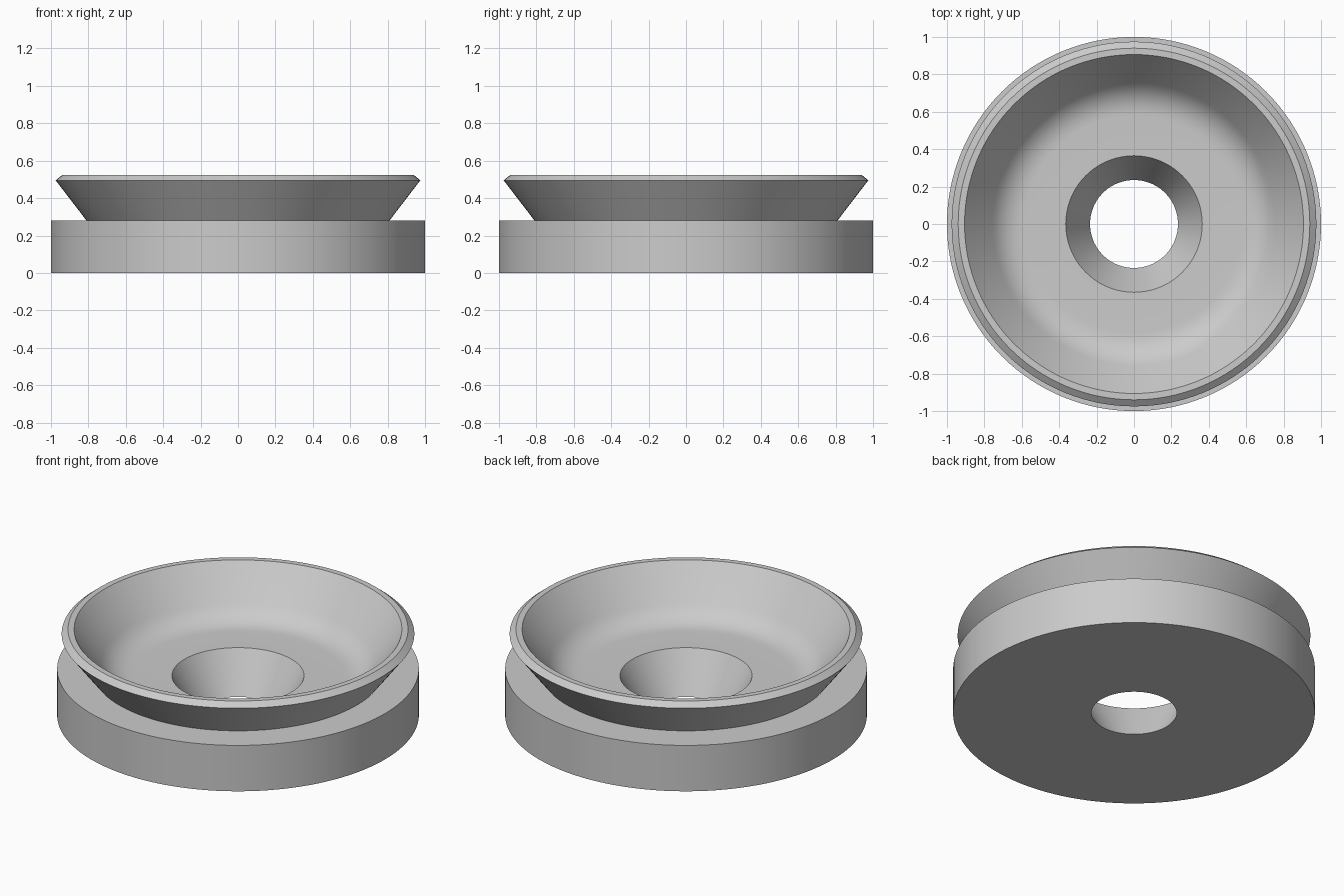
import bpy
import bmesh
from math import radians, tau
from mathutils import Vector

SEGMENTS = 128

cube = bpy.data.objects.get("Cube")
if cube:
    bpy.data.objects.remove(cube, do_unlink=True)

# Single plain grey
grey = bpy.data.materials.new("plain grey")
grey.use_nodes = True
colour = (0.6, 0.6, 0.6, 1)
grey.diffuse_color = colour
grey.node_tree.nodes["Principled BSDF"].inputs["Base Color"].default_value = colour


def fillet(start, corner, end, steps=8):
    """Rounded corner running from start to end, tangent to both sides."""
    a, b, c = Vector(start), Vector(corner), Vector(end)
    ts = [i / steps for i in range(steps + 1)]
    return [tuple(a * (1 - t) ** 2 + b * 2 * t * (1 - t) + c * t * t) for t in ts]


def lathe(name, profile):
    """Revolve a closed (radius, height) profile around z."""
    bm = bmesh.new()
    verts = [bm.verts.new((r, 0, z)) for r, z in profile]
    edges = [bm.edges.new((v, verts[i - 1])) for i, v in enumerate(verts)]
    bmesh.ops.spin(bm, geom=verts + edges, cent=(0, 0, 0), axis=(0, 0, 1),
                   angle=tau, steps=SEGMENTS, use_merge=True)
    bmesh.ops.remove_doubles(bm, verts=bm.verts, dist=0.0001)
    bmesh.ops.recalc_face_normals(bm, faces=bm.faces)
    mesh = bpy.data.meshes.new(name)
    bm.to_mesh(mesh)
    bm.free()
    mesh.materials.append(grey)
    obj = bpy.data.objects.new(name, mesh)
    bpy.context.collection.objects.link(obj)
    bpy.ops.object.select_all(action="DESELECT")
    obj.select_set(True)
    bpy.context.view_layer.objects.active = obj
    bpy.ops.object.shade_smooth_by_angle(angle=radians(30))
    return obj


# Base disc, flared outer wall and chamfered rim
outside = [(0.235, 0), (1, 0), (1, 0.28), (0.81, 0.28),
           (0.975, 0.495), (0.94, 0.523), (0.906, 0.523)]
# Sloping bowl wall rounded into the floor, then the tapered centre hole
bowl = fillet((0.757, 0.328), (0.69, 0.24), (0.58, 0.24))
hole = [(0.365, 0.24)]
lathe("dished_disc", outside + bowl + hole)
